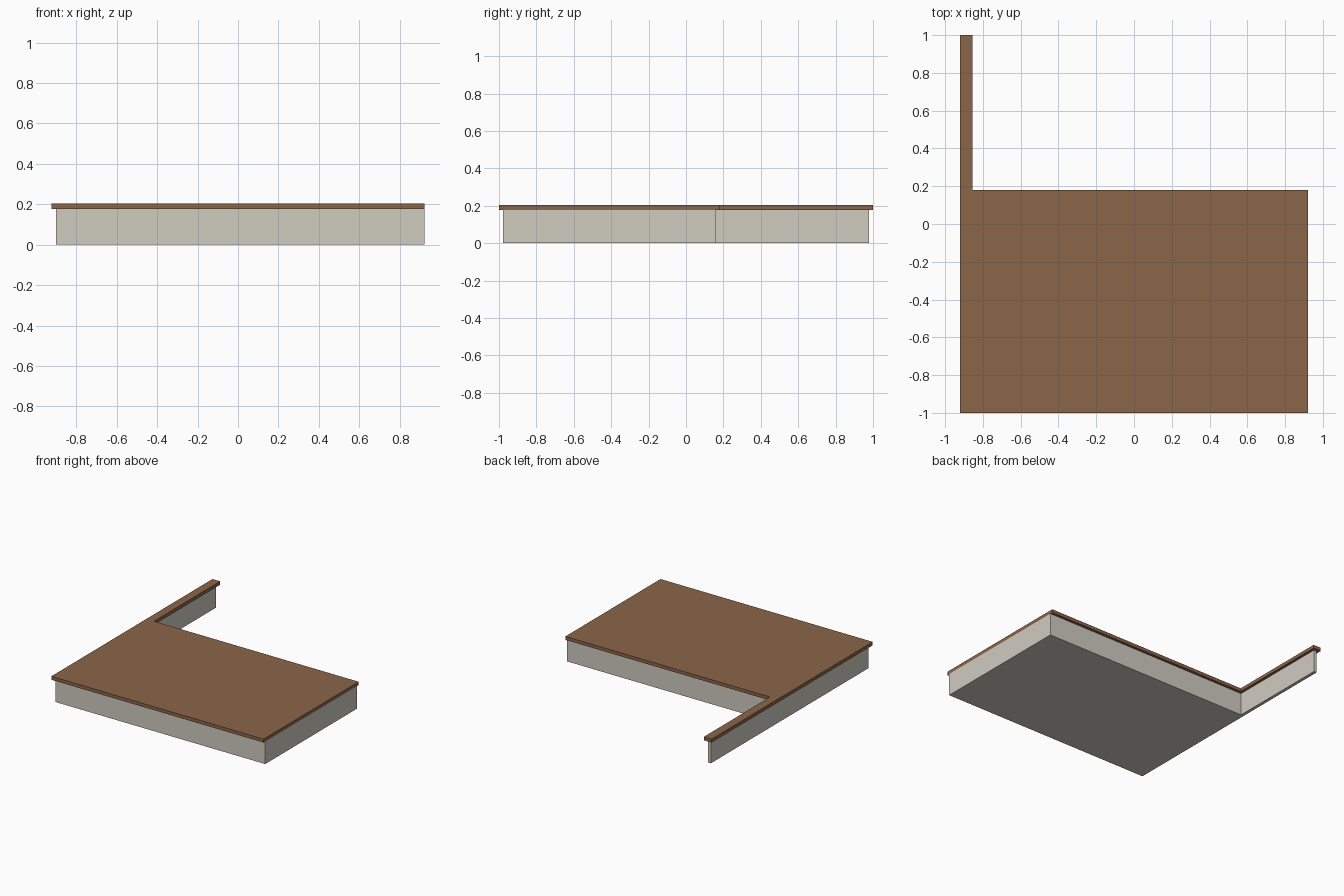
import bpy, bmesh

if "Cube" in bpy.data.objects:
    bpy.data.objects.remove(bpy.data.objects["Cube"])


def material(name, rgb):
    m = bpy.data.materials.new(name)
    m.diffuse_color = (*rgb, 1.0)
    m.use_nodes = True
    m.node_tree.nodes["Principled BSDF"].inputs["Base Color"].default_value = m.diffuse_color
    return m


def l_prism(name, left, right, front, back, arm_right, arm_back, z0, z1, mat):
    """Extrude an L-shaped plan (wide body plus narrow arm) from z0 to z1."""
    plan = [(left, front), (right, front), (right, back),
            (arm_right, back), (arm_right, arm_back), (left, arm_back)]
    bm = bmesh.new()
    face = bm.faces.new([bm.verts.new((x, y, z0)) for x, y in plan])
    ext = bmesh.ops.extrude_face_region(bm, geom=[face], use_keep_orig=True)
    top = [v for v in ext["geom"] if isinstance(v, bmesh.types.BMVert)]
    bmesh.ops.translate(bm, verts=top, vec=(0, 0, z1 - z0))
    bmesh.ops.recalc_face_normals(bm, faces=bm.faces)
    mesh = bpy.data.meshes.new(name)
    bm.to_mesh(mesh)
    bm.free()
    mesh.materials.append(mat)
    obj = bpy.data.objects.new(name, mesh)
    bpy.context.collection.objects.link(obj)
    return obj


stone = material("pale_stone", (0.631, 0.604, 0.527))
brown = material("brown_top", (0.258, 0.130, 0.065))

LEFT, RIGHT, FRONT, BACK = -0.922, 0.922, -1.0, 0.18
ARM_RIGHT, ARM_BACK = -0.855, 1.0
LIP = 0.021          # overhang on every side but the right, which is flush
SPLIT, TOP = 0.177, 0.204

# Stone base, set in under the slab
l_prism("base", LEFT + LIP, RIGHT, FRONT + LIP, BACK - LIP,
        ARM_RIGHT - LIP, ARM_BACK - LIP, 0.0, SPLIT, stone)

# Thin overhanging top slab
l_prism("top_slab", LEFT, RIGHT, FRONT, BACK,
        ARM_RIGHT, ARM_BACK, SPLIT, TOP, brown)
